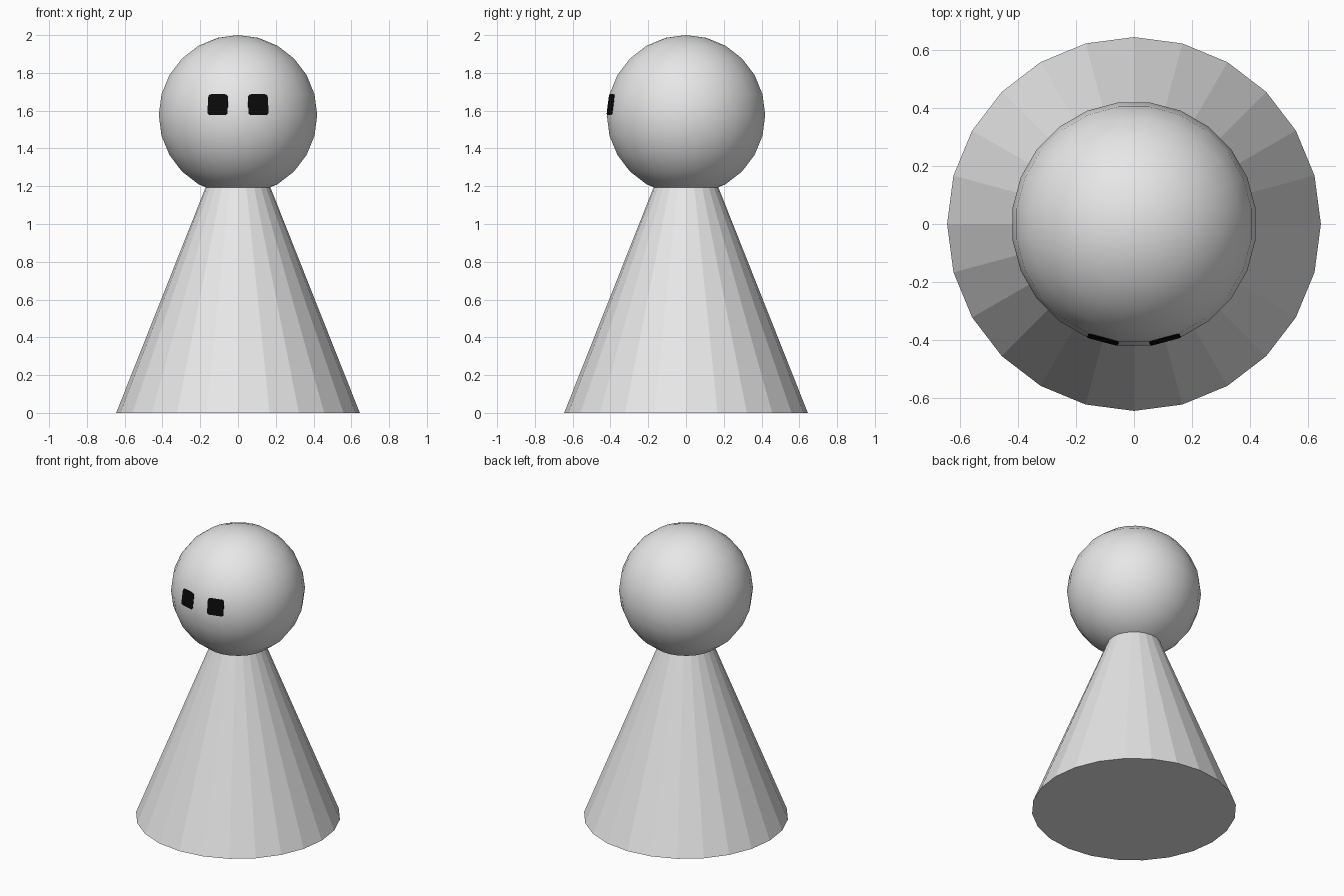
import bpy, bmesh, math
from mathutils import Vector, Matrix

if "Cube" in bpy.data.objects:
    bpy.data.objects.remove(bpy.data.objects["Cube"])

HEAD_Z, HEAD_R = 1.577, 0.423
STEP = math.radians(15)


def material(name, value):
    mat = bpy.data.materials.new(name)
    mat.diffuse_color = (value, value, value, 1)
    mat.use_nodes = True
    mat.node_tree.nodes["Principled BSDF"].inputs["Base Color"].default_value = mat.diffuse_color
    return mat


def make_object(name, bm, mat, smooth=False):
    bmesh.ops.recalc_face_normals(bm, faces=bm.faces[:])
    for f in bm.faces:
        f.smooth = smooth
    mesh = bpy.data.meshes.new(name)
    bm.to_mesh(mesh)
    bm.free()
    mesh.materials.append(mat)
    obj = bpy.data.objects.new(name, mesh)
    bpy.context.collection.objects.link(obj)
    return obj


def head_point(azimuth, elevation, r=HEAD_R):
    # azimuth is measured from the front (-y)
    c = math.cos(elevation)
    return Vector((r * c * math.sin(azimuth), -r * c * math.cos(azimuth),
                   HEAD_Z + r * math.sin(elevation)))


pale_grey = material("pale grey", 0.8)
black = material("black", 0.003)

# Conical body with flat sides, its tip hidden inside the head
bm = bmesh.new()
bmesh.ops.create_cone(bm, cap_ends=True, segments=24, radius1=0.645, radius2=0.05,
                      depth=1.5, matrix=Matrix.Translation((0, 0, 0.75)))
make_object("body", bm, pale_grey)

# Smooth round head
bm = bmesh.new()
bmesh.ops.create_uvsphere(bm, u_segments=24, v_segments=12, radius=HEAD_R,
                          matrix=Matrix.Translation((0, 0, HEAD_Z))
                          @ Matrix.Rotation(STEP / 2, 4, 'Z'))
make_object("head", bm, pale_grey, smooth=True)

# Eyes: thin plates with rounded corners, each covering one facet of the head
for side, name in ((-1, "left_eye"), (1, "right_eye")):
    bm = bmesh.new()
    corners = [(0.5, 0), (1.5, 0), (1.5, 1), (0.5, 1)]
    verts = [bm.verts.new(head_point(side * a * STEP, e * STEP, HEAD_R + 0.002))
             for a, e in corners]
    bm.faces.new(verts)
    bmesh.ops.bevel(bm, geom=bm.verts[:], offset=0.016, segments=3, profile=0.5,
                    affect='VERTICES')
    inward = (Vector((0, 0, HEAD_Z)) - head_point(side * STEP, STEP / 2)).normalized()
    ext = bmesh.ops.extrude_face_region(bm, geom=bm.faces[:], use_keep_orig=True)
    bmesh.ops.translate(bm, vec=inward * 0.006,
                        verts=[g for g in ext["geom"] if isinstance(g, bmesh.types.BMVert)])
    make_object(name, bm, black)
